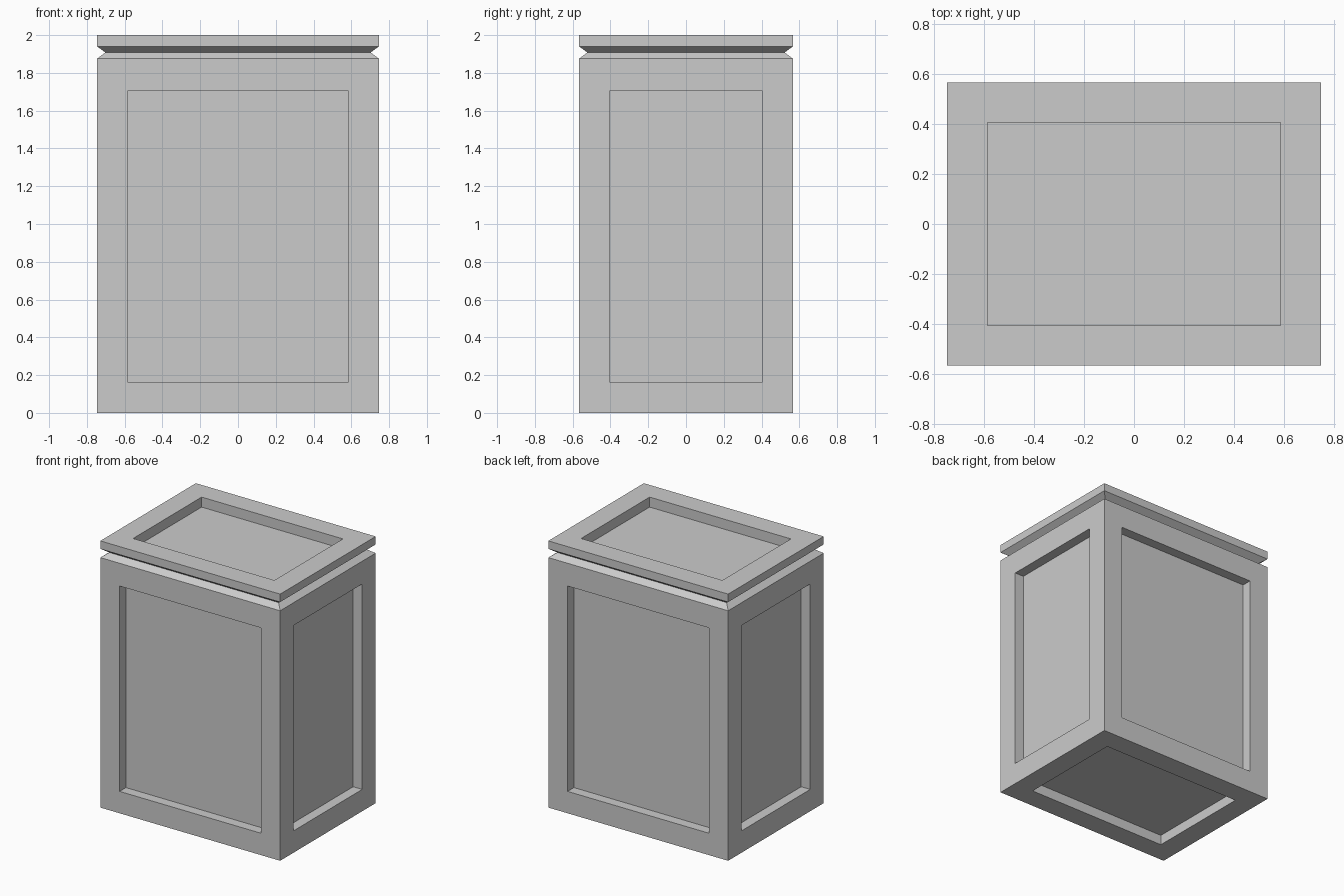
import bpy, bmesh
from mathutils import Vector

if "Cube" in bpy.data.objects:
    bpy.data.objects.remove(bpy.data.objects["Cube"])

HX, HY, HEIGHT = 0.746, 0.566, 2.0     # outer half sizes and height
PX, PY, PZ = 0.586, 0.406, (0.164, 1.704)  # recessed panel extents
DEPTH = 0.075                          # panel recess depth

# (height, inward step) up the side: tall wall, V groove, lid rim
PROFILE = [(0, 0), (1.875, 0), (1.908, 0.044), (1.94, 0), (HEIGHT, 0)]


def clamp(v, lo, hi):
    return max(lo, min(hi, v))


bm = bmesh.new()

# Stack of rectangular rings forming walls, groove and lid
rings = [[bm.verts.new((sx * (HX - d), sy * (HY - d), z))
          for sx, sy in ((-1, -1), (1, -1), (1, 1), (-1, 1))]
         for z, d in PROFILE]
walls = []
for i, (low, high) in enumerate(zip(rings, rings[1:])):
    for k in range(4):
        n = (k + 1) % 4
        face = bm.faces.new((low[k], low[n], high[n], high[k]))
        if i == 0:
            walls.append(face)
bottom = bm.faces.new(rings[0][::-1])
top = bm.faces.new(rings[-1])
bm.normal_update()

# Recessed panel on every side, the top and the bottom
for face in walls + [bottom, top]:
    normal = face.normal.copy()
    bmesh.ops.inset_individual(bm, faces=[face], thickness=0.16)
    for v in face.verts:
        if abs(normal.x) < 0.5:
            v.co.x = clamp(v.co.x * 2, -PX, PX)
        if abs(normal.y) < 0.5:
            v.co.y = clamp(v.co.y * 2, -PY, PY)
        if abs(normal.z) < 0.5:
            v.co.z = PZ[0] if v.co.z < 1 else PZ[1]
    panel = bmesh.ops.extrude_discrete_faces(bm, faces=[face])["faces"][0]
    bmesh.ops.translate(bm, verts=panel.verts[:], vec=-normal * DEPTH)

bmesh.ops.recalc_face_normals(bm, faces=bm.faces[:])
mesh = bpy.data.meshes.new("panelled_box")
bm.to_mesh(mesh)
bm.free()
box = bpy.data.objects.new("panelled_box", mesh)
bpy.context.collection.objects.link(box)
